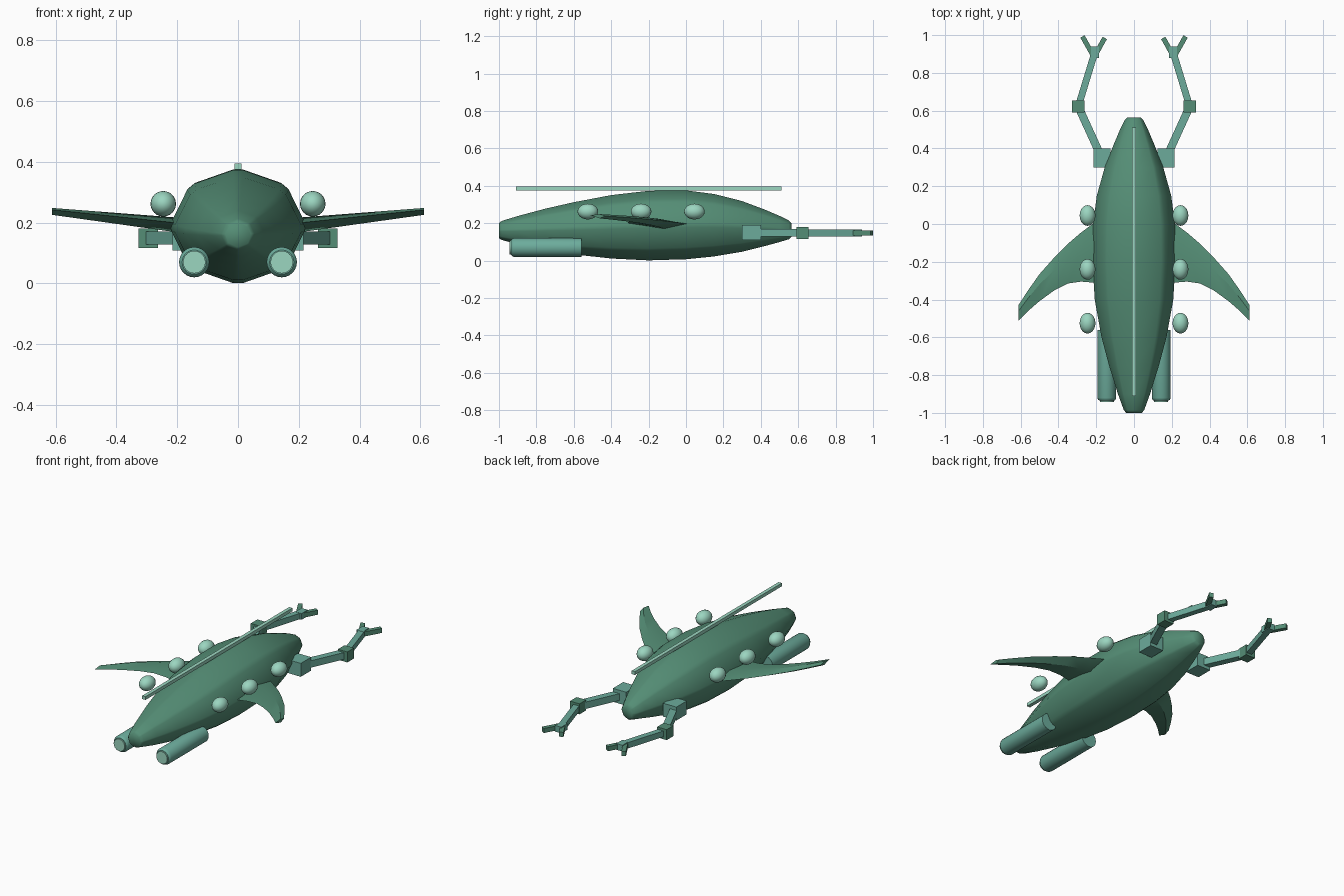
import bpy, bmesh, math
from mathutils import Vector, Matrix

cube = bpy.data.objects.get("Cube")
if cube:
    bpy.data.objects.remove(cube, do_unlink=True)


def material(name, rgb):
    m = bpy.data.materials.new(name)
    m.use_nodes = True
    col = (*rgb, 1)
    m.diffuse_color = col
    m.node_tree.nodes["Principled BSDF"].inputs["Base Color"].default_value = col
    return m


HULL = material("deep green", (0.09, 0.27, 0.18))
TEAL = material("teal", (0.15, 0.41, 0.33))
PALE = material("pale mint", (0.33, 0.67, 0.53))


def finish(name, bm, mat, smooth=None):
    bmesh.ops.recalc_face_normals(bm, faces=bm.faces)
    me = bpy.data.meshes.new(name)
    bm.to_mesh(me)
    bm.free()
    ob = bpy.data.objects.new(name, me)
    bpy.context.collection.objects.link(ob)
    me.materials.append(mat)
    if smooth is not None:
        bpy.ops.object.select_all(action='DESELECT')
        ob.select_set(True)
        bpy.context.view_layer.objects.active = ob
        bpy.ops.object.shade_smooth_by_angle(angle=math.radians(smooth))
    return ob


def loft(name, rings, mat, smooth):
    # Skin a list of equal-length rings and cap both ends
    bm = bmesh.new()
    vs = [[bm.verts.new(p) for p in r] for r in rings]
    n = len(vs[0])
    for a, b in zip(vs, vs[1:]):
        for i in range(n):
            j = (i + 1) % n
            bm.faces.new((a[i], a[j], b[j], b[i]))
    bm.faces.new(vs[0])
    bm.faces.new(vs[-1])
    return finish(name, bm, mat, smooth)


def box(name, centre, size, mat, angle=0):
    bm = bmesh.new()
    bmesh.ops.create_cube(bm, size=1)
    bmesh.ops.transform(bm, verts=bm.verts, matrix=Matrix.Translation(centre)
                        @ Matrix.Rotation(angle, 4, 'Z') @ Matrix.Diagonal((*size, 1)))
    return finish(name, bm, mat)


def bar(name, a, b, width, height, mat):
    # Straight horizontal link between two points
    a, b = Vector(a), Vector(b)
    d = b - a
    return box(name, (a + b) / 2, (width, d.length, height), mat, math.atan2(-d.x, d.y))


def lathe_y(name, centre, profile, mat, smooth, sides=24):
    # Turned part along y: profile of (y, radius)
    x, z = centre
    turns = [2 * math.pi * i / sides for i in range(sides)]
    rings = [[(x + r * math.cos(t), y, z + r * math.sin(t)) for t in turns] for y, r in profile]
    return loft(name, rings, mat, smooth)


# Hull: eased octagon sections (y, half width, bottom, top)
stations = [(-1, .042, .12, .2), (-.985, .054, .11, .212), (-.9, .085, .088, .238),
            (-.75, .132, .057, .278), (-.6, .172, .033, .312), (-.4, .208, .011, .35),
            (-.2, .22, .001, .373), (0, .217, .007, .375), (.15, .197, .022, .356),
            (.3, .155, .047, .318), (.42, .108, .077, .273), (.5, .074, .099, .239),
            (.55, .05, .114, .214), (.565, .035, .128, .2)]
octagon = [Vector((math.sin(i * math.pi / 4), math.cos(i * math.pi / 4))) for i in range(8)]
section = []
for i, v in enumerate(octagon):
    for other in (octagon[i - 1], octagon[(i + 1) % 8]):
        section.append(v.lerp(other, .1) / .971)
loft("hull", [[(w * p.x, y, (lo + hi) / 2 + (hi - lo) / 2 * p.y) for p in section]
              for y, w, lo, hi in stations], HULL, 60)

# Spine rail along the back
box("spine_rail", (0, -.2, .385), (.022, 1.42, .02), PALE)

# Fin: (x, leading y, trailing y)
fin = [(.12, .06, -.31), (.22, 0, -.31), (.28, -.045, -.305), (.35, -.105, -.315),
       (.42, -.175, -.35), (.5, -.265, -.408), (.56, -.35, -.46), (.612, -.43, -.512)]

for side, s in (("left", 1), ("right", -1)):
    rings = []
    for x, lead, trail in fin:
        z = .195 + (x - .2) * .105
        h = .027 - (x - .2) * .035
        mid = lead * .62 + trail * .38
        rings.append([(s * x, lead, z), (s * x, mid, z + h * .8),
                      (s * x, trail, z + .004), (s * x, mid, z - h)])
    loft(side + "_fin", rings, HULL, 25)

    # Portholes
    for i, y in enumerate((.045, -.24, -.525)):
        bm = bmesh.new()
        bmesh.ops.create_uvsphere(bm, u_segments=20, v_segments=12, radius=1)
        bmesh.ops.transform(bm, verts=bm.verts, matrix=Matrix.Translation((s * .246, y, .262))
                            @ Matrix.Diagonal((.042, .055, .042, 1)))
        finish(f"{side}_side_lamp_{i + 1}", bm, PALE, 180)

    # Thruster pod with pale end disc
    lathe_y(side + "_thruster", (s * .144, .07),
            [(-.935, .04), (-.93, .046), (-.92, .05), (-.56, .05)], TEAL, 35)
    lathe_y(side + "_thruster_disc", (s * .144, .07), [(-.943, .037), (-.93, .037)], PALE, 35)

    # Jointed arm with a two-finger claw
    z = .15
    shoulder, elbow, wrist = (s * .18, .37, z), (s * .295, .622, z - .002), (s * .207, .91, z - .002)
    box(side + "_shoulder", (s * .17, .35, z), (.09, .1, .082), TEAL)
    bar(side + "_upper_arm", shoulder, elbow, .042, .042, TEAL)
    box(side + "_elbow", elbow, (.064, .064, .064), HULL)
    bar(side + "_forearm", elbow, wrist, .036, .036, TEAL)
    box(side + "_wrist", wrist, (.042, .06, .038), TEAL)
    bar(side + "_outer_finger", (s * .215, .89, z - .002), (s * .273, .993, z - .002), .026, .028, HULL)
    bar(side + "_inner_finger", (s * .21, .885, z - .002), (s * .155, .985, z - .002), .026, .028, HULL)
